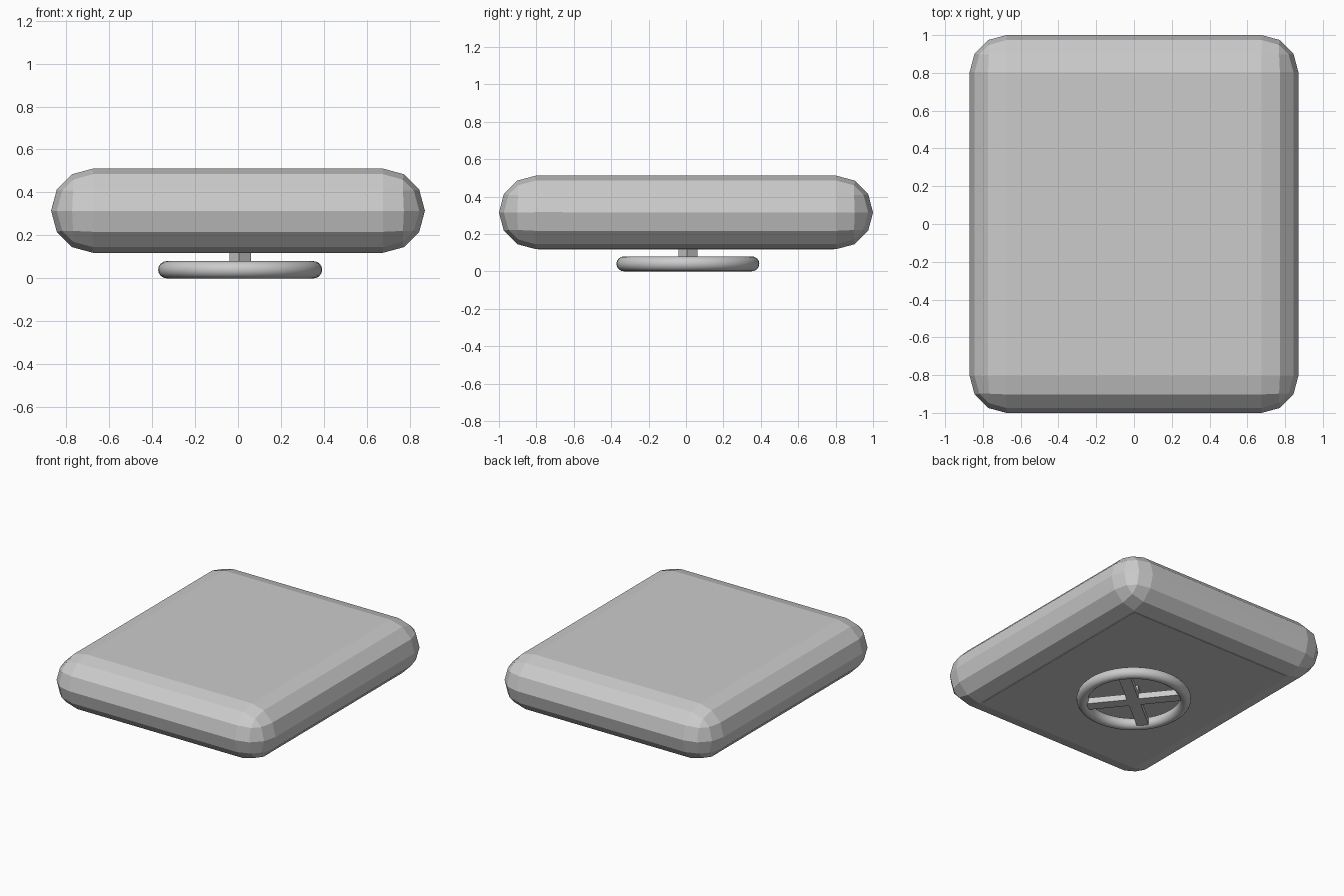
import bpy, bmesh, math
from mathutils import Matrix

if "Cube" in bpy.data.objects:
    bpy.data.objects.remove(bpy.data.objects["Cube"])


def make_object(name, bm):
    mesh = bpy.data.meshes.new(name)
    bm.normal_update()
    bm.to_mesh(mesh)
    bm.free()
    obj = bpy.data.objects.new(name, mesh)
    bpy.context.collection.objects.link(obj)
    return obj


def box(name, size, centre, angle=0.0, bevel=0.0, segments=3):
    bm = bmesh.new()
    bmesh.ops.create_cube(bm, size=1.0)
    bmesh.ops.scale(bm, vec=size, verts=bm.verts)
    if bevel:
        bmesh.ops.bevel(bm, geom=bm.edges[:], offset=bevel, offset_type='OFFSET',
                        segments=segments, profile=0.5, affect='EDGES')
        bmesh.ops.remove_doubles(bm, verts=bm.verts, dist=0.004)
    bmesh.ops.rotate(bm, cent=(0, 0, 0), verts=bm.verts,
                     matrix=Matrix.Rotation(math.radians(angle), 3, 'Z'))
    bmesh.ops.translate(bm, vec=centre, verts=bm.verts)
    return make_object(name, bm)


BASE = (0.01, 0.01)   # centre of the foot
TURN = 39             # rotation of the foot cross

# Thick cushion with faceted rounded edges
box("cushion", (1.74, 2.0, 0.392), (0, 0, 0.315), bevel=0.195)

# Thin board under the cushion
box("bottom_panel", (1.32, 1.58, 0.02), (0, 0, 0.127))

# Short square post between cushion and foot
box("post", (0.072, 0.072, 0.12), (*BASE, 0.08), TURN)

# Crossed spokes inside the ring
for i in range(2):
    box(f"spoke_{i + 1}", (0.66, 0.08, 0.044), (*BASE, 0.034), TURN + 90 * i)

# Round foot ring
bpy.ops.mesh.primitive_torus_add(location=(*BASE, 0.04), major_radius=0.342,
                                 minor_radius=0.04, major_segments=48, minor_segments=16)
ring = bpy.context.object
ring.name = "foot_ring"
bpy.ops.object.shade_smooth()
